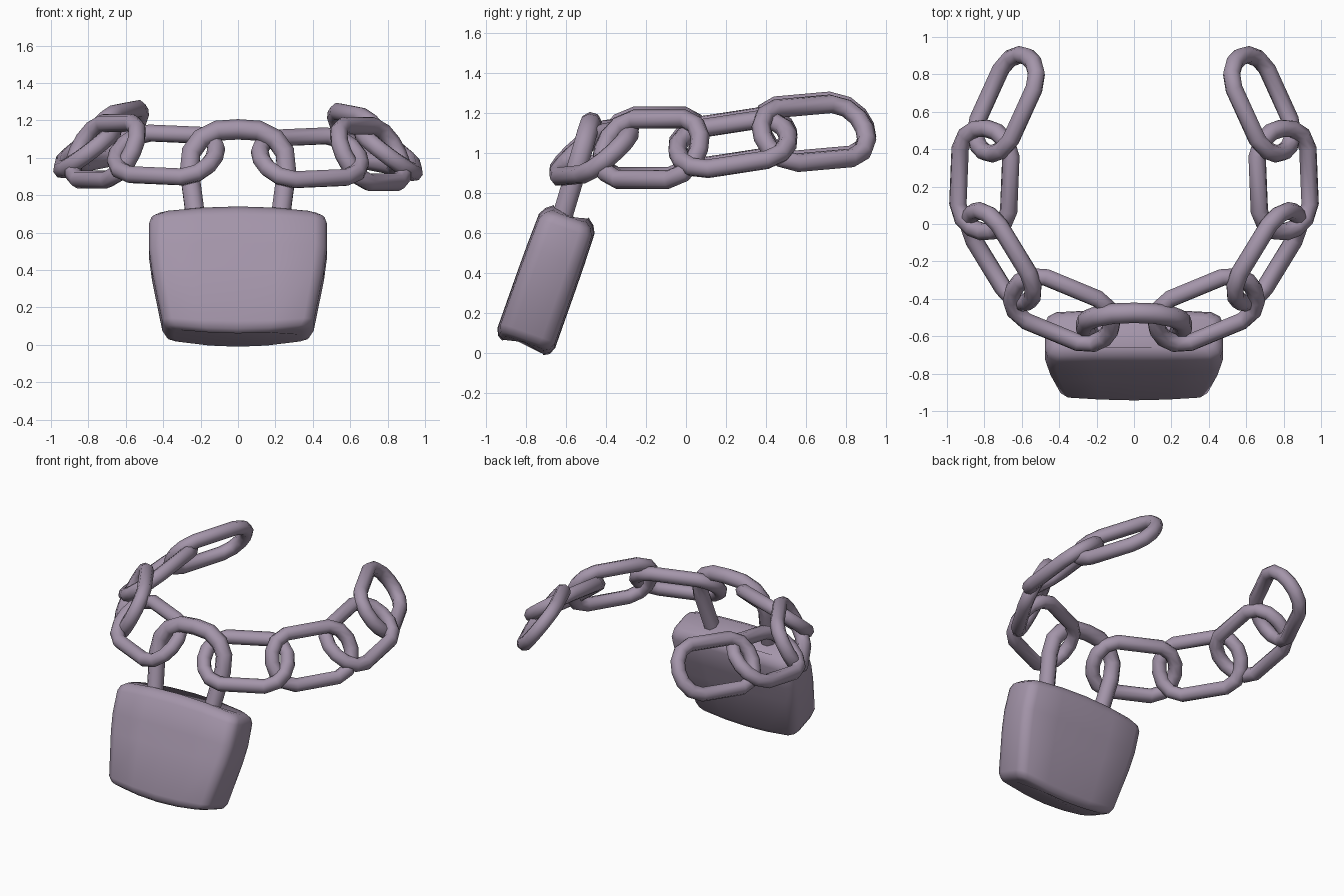
import bpy, bmesh, math
from mathutils import Vector as V

if "Cube" in bpy.data.objects:
    bpy.data.objects.remove(bpy.data.objects["Cube"])

metal = bpy.data.materials.new("mauve_grey_metal")
metal.diffuse_color = (0.37, 0.30, 0.40, 1)
metal.use_nodes = True
metal.node_tree.nodes["Principled BSDF"].inputs["Base Color"].default_value = metal.diffuse_color


def loft(name, rings, loop=False, angle=50):
    """Skin a list of point rings into a smooth-shaded object."""
    bm = bmesh.new()
    vs = [[bm.verts.new(p) for p in r] for r in rings]
    n = len(vs[0])
    for i in range(len(vs) if loop else len(vs) - 1):
        a, b = vs[i], vs[(i + 1) % len(vs)]
        for j in range(n):
            k = (j + 1) % n
            bm.faces.new((a[j], a[k], b[k], b[j]))
    if not loop:
        bm.faces.new(vs[0][::-1])
        bm.faces.new(vs[-1])
    bmesh.ops.recalc_face_normals(bm, faces=bm.faces)
    me = bpy.data.meshes.new(name)
    bm.to_mesh(me)
    bm.free()
    ob = bpy.data.objects.new(name, me)
    bpy.context.collection.objects.link(ob)
    me.materials.append(metal)
    bpy.ops.object.select_all(action='DESELECT')
    ob.select_set(True)
    bpy.context.view_layer.objects.active = ob
    bpy.ops.object.shade_smooth_by_angle(angle=math.radians(angle))
    return ob


def tube(name, pts, normal, r, loop, sides=8):
    """Round bar along a flat path lying in the plane with this normal."""
    rings, m = [], len(pts)
    for i, p in enumerate(pts):
        a = pts[(i - 1) % m] if loop or i else p
        b = pts[(i + 1) % m] if loop or i < m - 1 else p
        out = (b - a).normalized().cross(normal)
        rings.append([p + r * (math.cos(t) * out + math.sin(t) * normal)
                      for t in (2 * math.pi * (k + .5) / sides for k in range(sides))])
    return loft(name, rings, loop)


# Padlock body: tilted rounded block, bowed at the top and bottom
tilt = math.radians(19.5)
up = V((0, math.sin(tilt), math.cos(tilt)))
back = V((0, math.cos(tilt), -math.sin(tilt)))
centre = V((0, -0.695, 0.37))
quarter = [(1, 0), (1, .5), (.97, .8), (.87, .96), (.45, 1), (0, 1.02)]
section = (quarter + [(-x, y) for x, y in quarter[-2::-1]]
           + [(-x, -y) for x, y in quarter[1:]] + [(x, -y) for x, y in quarter[-2:0:-1]])
levels = [(-.335, .34, .105), (-.32, .385, .135), (-.285, .405, .15), (0, .46, .15),
          (.12, .475, .149), (.27, .475, .145), (.305, .465, .125), (.33, .43, .09)]
rings = []
for h, w, d in levels:
    bow = .03 * h / .33
    rings.append([centre + V((x * w, 0, 0)) + back * (y * d) + up * (h + bow * (1 - x * x))
                  for x, y in section])
loft("padlock_body", rings)

# Shackle
half = [V((.22, -.635, .63)), V((.26, -.545, .93)), V((.25, -.515, 1.03)),
        V((.2, -.495, 1.1)), V((.11, -.479, 1.145))]
arch = half + [V((0, -.475, 1.152))] + [V((-p.x, p.y, p.z)) for p in half[::-1]]
tube("shackle", arch, V((0, -.96, .28)).normalized(), .055, False)

# Chain links: centre, long axis, width direction (inner, upper rail)
corner = [(.15, .17), (.225, .135), (.268, .07)]
outline = (corner + [(.28, 0)] + [(u, -v) for u, v in corner[::-1]])
outline += [(-u, -v) for u, v in outline]
links = [((.385, -.46, 1.0), (.92, .38, .04), (-.10, .27, .25)),
         ((.71, -.175, 1.02), (.52, .85, 0), (-.14, .08, .31)),
         ((.80, .235, 1.045), (-.04, .98, .15), (-.29, 0, .22)),
         ((.685, .64, 1.1), (-.41, .9, .08), (-.21, -.06, .29))]
for side, word, lift in ((1, "right", 0), (-1, "left", .015)):
    for i, (c, axis, wide) in enumerate(links):
        c, a, w = (V((side * p[0], p[1], p[2])) for p in (c, axis, wide))
        c.z += lift
        a.normalize()
        w = (w - a * w.dot(a)).normalized()
        pts = [c + a * u + w * v for u, v in outline]
        tube(f"{word}_chain_link_{i + 1}", pts, a.cross(w), .048, True)
